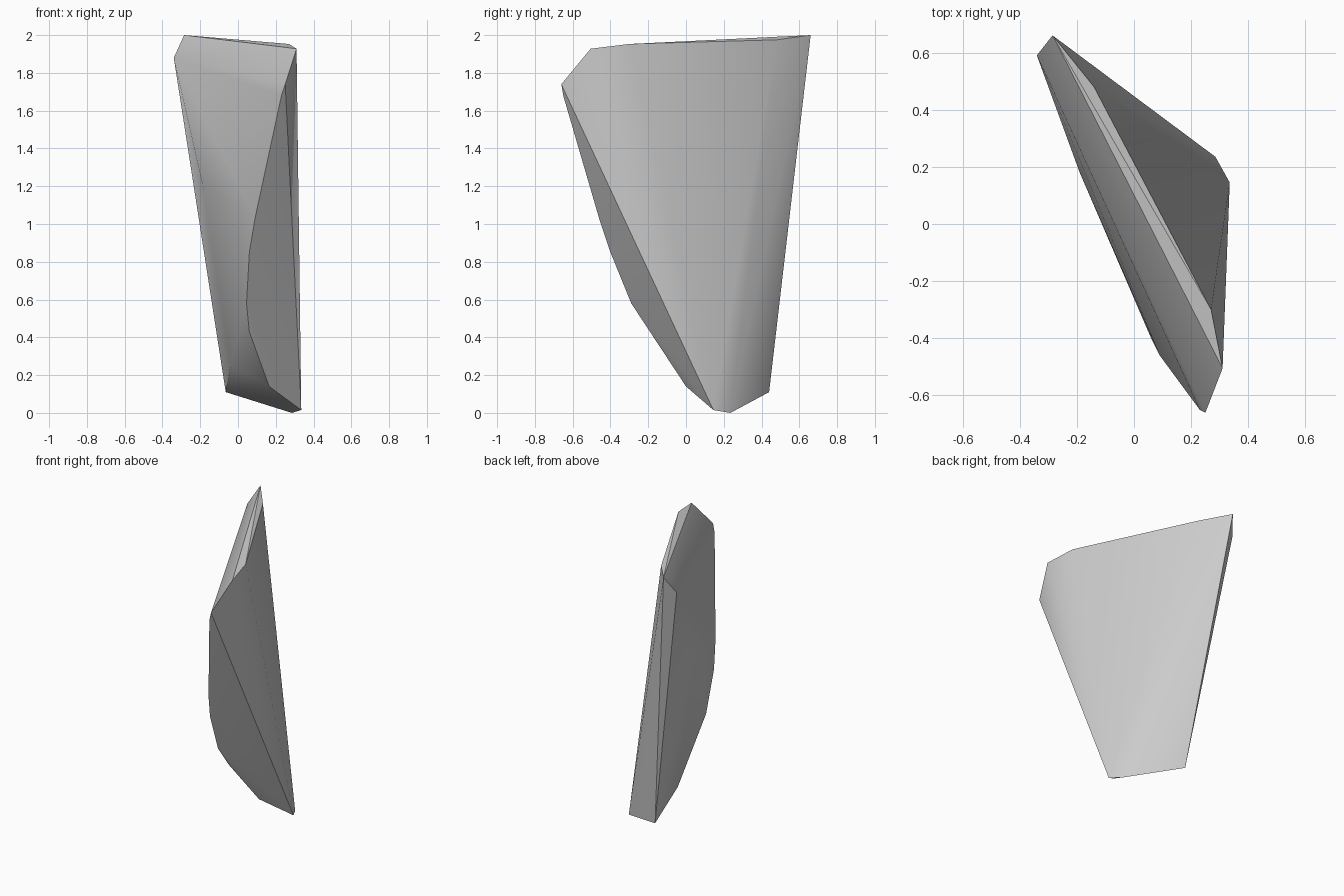
import bpy
import bmesh
from math import radians

default_cube = bpy.data.objects.get("Cube")
if default_cube:
    bpy.data.objects.remove(default_cube, do_unlink=True)

# Grey stone material
stone = bpy.data.materials.new("grey_stone")
stone.use_nodes = True
grey = (0.6, 0.6, 0.6, 1.0)
stone.diffuse_color = grey
stone.node_tree.nodes["Principled BSDF"].inputs["Base Color"].default_value = grey

# Corners of the broken shard, grouped by region
top_rim = [(-0.285, 0.66, 2.0), (-0.14, 0.48, 1.975), (0.27, -0.30, 1.953),
           (0.31, -0.505, 1.928)]
top_bevel = [(-0.34, 0.59, 1.88), (0.25, -0.66, 1.74), (0.23, -0.65, 1.68)]
curved_edge = [(0.09, -0.46, 1.03), (0.06, -0.40, 0.85), (0.045, -0.29, 0.58),
               (0.06, -0.19, 0.43), (0.165, 0.0, 0.14)]
outer_face = [(-0.19, 0.18, 1.22), (0.01, -0.06, 0.41), (-0.04, 0.15, 0.25)]
foot = [(-0.065, 0.44, 0.11), (0.285, 0.235, 0.0), (0.335, 0.145, 0.015)]

# Shard body wrapped around the corners
bm = bmesh.new()
for corner in top_rim + top_bevel + curved_edge + outer_face + foot:
    bm.verts.new(corner)
hull = bmesh.ops.convex_hull(bm, input=bm.verts[:])
loose = [v for v in bm.verts if not v.link_faces]
bmesh.ops.delete(bm, geom=loose, context="VERTS")
bmesh.ops.recalc_face_normals(bm, faces=bm.faces[:])

mesh = bpy.data.meshes.new("rock_shard")
bm.to_mesh(mesh)
bm.free()
mesh.materials.append(stone)
shard = bpy.data.objects.new("rock_shard", mesh)
bpy.context.collection.objects.link(shard)

# Soft shading inside each face, crisp breaks between them
bpy.ops.object.select_all(action="DESELECT")
shard.select_set(True)
bpy.context.view_layer.objects.active = shard
bpy.ops.object.shade_smooth_by_angle(angle=radians(30))
